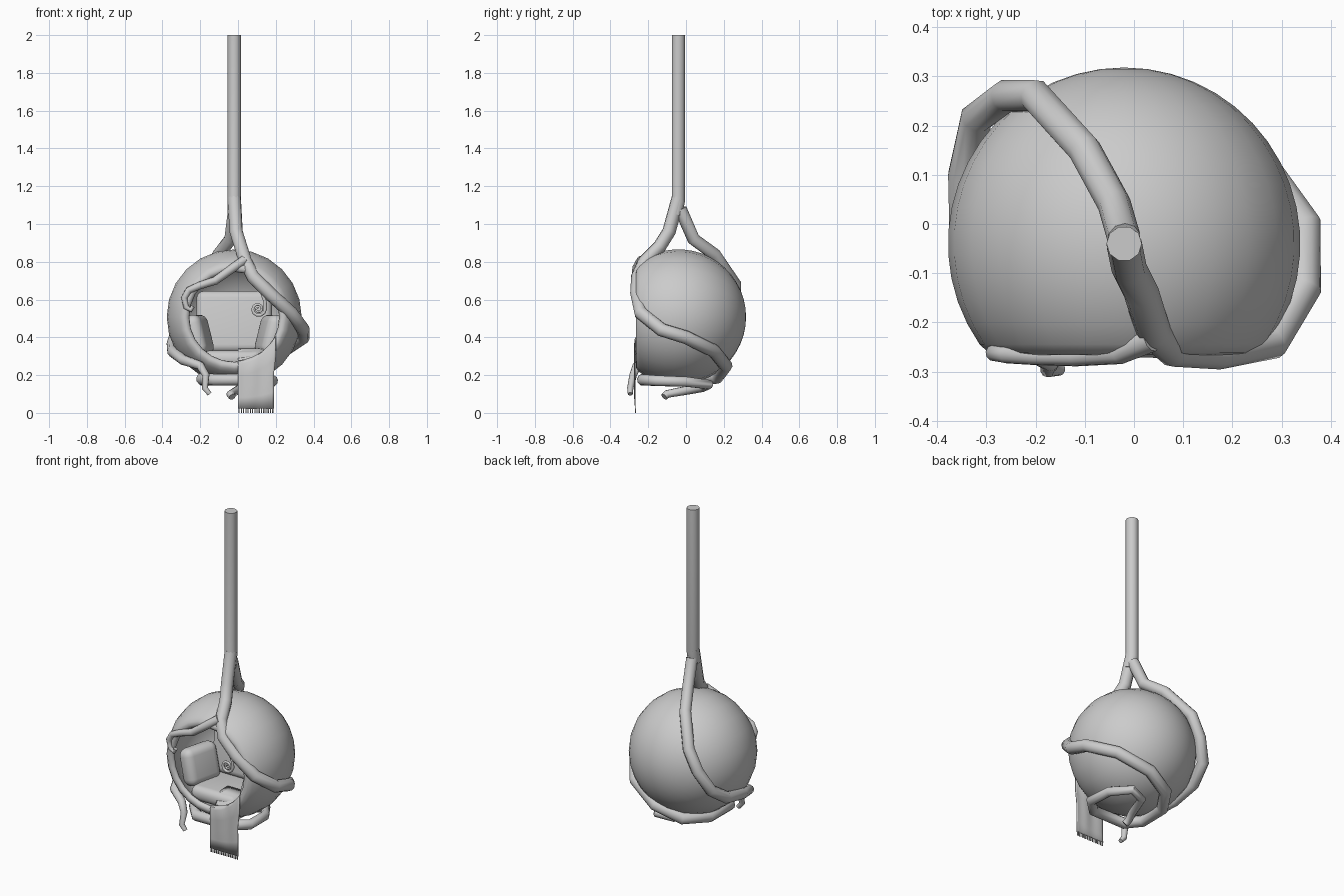
import bpy, bmesh, math
from mathutils import Vector, Matrix

if "Cube" in bpy.data.objects:
    bpy.data.objects.remove(bpy.data.objects["Cube"])

C = Vector((-0.02, -0.04, 0.508))   # centre of the pod


def finish(name, bm, angle=40):
    me = bpy.data.meshes.new(name)
    bmesh.ops.recalc_face_normals(bm, faces=bm.faces)
    bm.to_mesh(me)
    bm.free()
    ob = bpy.data.objects.new(name, me)
    bpy.context.collection.objects.link(ob)
    smooth(ob, angle)
    return ob


def smooth(ob, angle=40):
    bpy.ops.object.select_all(action='DESELECT')
    ob.select_set(True)
    bpy.context.view_layer.objects.active = ob
    bpy.ops.object.shade_smooth_by_angle(angle=math.radians(angle))


def vine(name, pts, r0, r1, taper_from=0.0):
    """Tube through points, tapering from r0 to r1."""
    cu = bpy.data.curves.new(name, 'CURVE')
    cu.dimensions = '3D'
    cu.bevel_depth = 1.0
    cu.bevel_resolution = 3
    cu.use_fill_caps = True
    sp = cu.splines.new('POLY')
    sp.points.add(len(pts) - 1)
    for i, p in enumerate(pts):
        t = i / (len(pts) - 1)
        t = max(0, (t - taper_from) / (1 - taper_from))
        sp.points[i].co = (*p, 1)
        sp.points[i].radius = r0 + (r1 - r0) * t
    ob = bpy.data.objects.new(name, cu)
    bpy.context.collection.objects.link(ob)
    bpy.ops.object.select_all(action='DESELECT')
    ob.select_set(True)
    bpy.context.view_layer.objects.active = ob
    bpy.ops.object.convert(target='MESH')
    smooth(bpy.context.object, 60)


def cushion(name, loc, size, rot=(0, 0, 0), bevel=0.04):
    bm = bmesh.new()
    bmesh.ops.create_cube(bm, size=1)
    bmesh.ops.scale(bm, vec=size, verts=bm.verts)
    bmesh.ops.bevel(bm, geom=bm.edges[:], offset=bevel, segments=5, profile=0.5, affect='EDGES')
    ob = finish(name, bm, 60)
    ob.location, ob.rotation_euler = loc, rot


# Pod shell: outer wall, rolled rim, inner wall, spun around the y axis
R, RI = 0.358, 0.315
prof = [(R * math.sin(a), R * math.cos(a)) for a in [math.radians(i * 7.8) for i in range(17)]]
prof += [(0.275, -0.222), (0.258, -0.226), (0.242, -0.218), (0.238, -0.205)]
prof += [(RI * math.sin(a), RI * math.cos(a)) for a in [math.radians(128 - i * 8) for i in range(17)]]
bm = bmesh.new()
vs = [bm.verts.new((r, y, 0)) for r, y in prof]
es = [bm.edges.new(p) for p in zip(vs, vs[1:])]
bmesh.ops.spin(bm, geom=vs + es, cent=(0, 0, 0), axis=(0, 1, 0), angle=math.tau, steps=24)
bmesh.ops.remove_doubles(bm, verts=bm.verts, dist=0.0005)
bmesh.ops.translate(bm, vec=C, verts=bm.verts)
finish("pod_shell", bm, 70)

# Cushions inside the pod
cushion("seat_cushion", (-0.02, -0.06, 0.285), (0.34, 0.29, 0.09))
cushion("back_cushion", (-0.02, 0.10, 0.48), (0.40, 0.10, 0.33), (math.radians(-8), 0, 0))
for side, s in (("left", -1), ("right", 1)):
    cushion(side + "_cushion", (-0.02 + s * 0.19, -0.07, 0.41), (0.10, 0.23, 0.22),
            (0, math.radians(s * 14), math.radians(s * 14)), 0.045)

# Main stem and the two branches that carry the pod
vine("stem", [(-0.02, -0.04, 2.0), (-0.02, -0.04, 1.12), (-0.018, -0.055, 1.05)], 0.036, 0.036)
vine("front_branch", [
    (-0.02, -0.04, 1.14), (-0.01, -0.09, 0.96), (0.015, -0.14, 0.88), (0.04, -0.22, 0.80),
    (0.08, -0.255, 0.72), (0.17, -0.26, 0.63), (0.28, -0.24, 0.53), (0.345, -0.13, 0.44),
    (0.345, 0.0, 0.40), (0.24, 0.145, 0.33), (0.06, 0.21, 0.25), (-0.09, 0.165, 0.19),
    (-0.18, 0.03, 0.175), (-0.19, -0.15, 0.18), (-0.12, -0.23, 0.175), (0.10, -0.23, 0.175),
    (0.185, -0.15, 0.17), (0.18, 0.0, 0.165), (0.11, 0.12, 0.15), (0.02, 0.09, 0.135),
    (-0.01, -0.02, 0.115), (-0.04, -0.10, 0.10), (-0.03, -0.115, 0.085)], 0.036, 0.02, 0.5)
vine("back_branch", [
    (-0.02, -0.03, 1.08), (-0.04, 0.04, 0.92), (-0.10, 0.15, 0.84), (-0.20, 0.26, 0.68),
    (-0.26, 0.26, 0.56), (-0.32, 0.215, 0.44), (-0.345, 0.10, 0.36), (-0.345, -0.06, 0.325),
    (-0.29, -0.20, 0.28), (-0.20, -0.26, 0.25), (-0.17, -0.28, 0.20),
    (-0.175, -0.295, 0.13), (-0.15, -0.295, 0.10)], 0.034, 0.013, 0.5)

# Tendril across the top of the opening, with a hooked end
vine("brow_tendril", [
    (0.035, -0.235, 0.81), (-0.03, -0.262, 0.765), (-0.12, -0.268, 0.70), (-0.20, -0.267, 0.675),
    (-0.26, -0.265, 0.65), (-0.285, -0.262, 0.61), (-0.275, -0.262, 0.56), (-0.25, -0.262, 0.545),
    (-0.24, -0.262, 0.565)], 0.025, 0.012)

# Hanging spiral tendril
pts = [(0.10, -0.258, 0.69), (0.125, -0.258, 0.64), (0.143, -0.258, 0.59)]
for i in range(20):
    a, r = -i * 0.6, 0.038 * (1 - i / 22)
    pts.append((0.107 + r * math.cos(a), -0.258, 0.55 + r * math.sin(a)))
vine("spiral_tendril", pts, 0.010, 0.005)

# Throw blanket draped over the rim, with a fringe
bm = bmesh.new()
N = 16
rows = []
for i in range(N + 1):
    x = 0.20 * i / N
    rim = C.z - math.sqrt(0.25 ** 2 - (x - C.x) ** 2) + 0.008
    flare = 0.0 if i < N // 2 else 0.01 * (2 * i / N - 1)
    w = 0.004 * math.sin(i * 0.8)
    path = [(-0.268, 0.022)] + [(-0.271 + w * 0.5, 0.022 + (rim - 0.03) * k / 4) for k in range(1, 5)]
    path += [(-0.264, rim + 0.006), (-0.25, rim + 0.01), (-0.22, rim), (-0.17, max(rim - 0.02, 0.335)), (-0.10, max(rim - 0.02, 0.338))]
    rows.append([bm.verts.new((x - flare * (1 if k < 3 else 0), y, z)) for k, (y, z) in enumerate(path)])
for a, b in zip(rows, rows[1:]):
    for k in range(len(a) - 1):
        bm.faces.new((a[k], b[k], b[k + 1], a[k + 1]))
for i in range(N):
    x = 0.006 + (0.19 - 0.012) * i / (N - 1)
    q = [(x - 0.003, 0.024), (x + 0.003, 0.024), (x + 0.003, 0.0), (x - 0.003, 0.0)]
    bm.faces.new([bm.verts.new((px, -0.268, pz)) for px, pz in q])
ob = finish("throw_blanket", bm, 50)
m = ob.modifiers.new("thickness", 'SOLIDIFY')
m.thickness, m.offset = 0.004, 0
